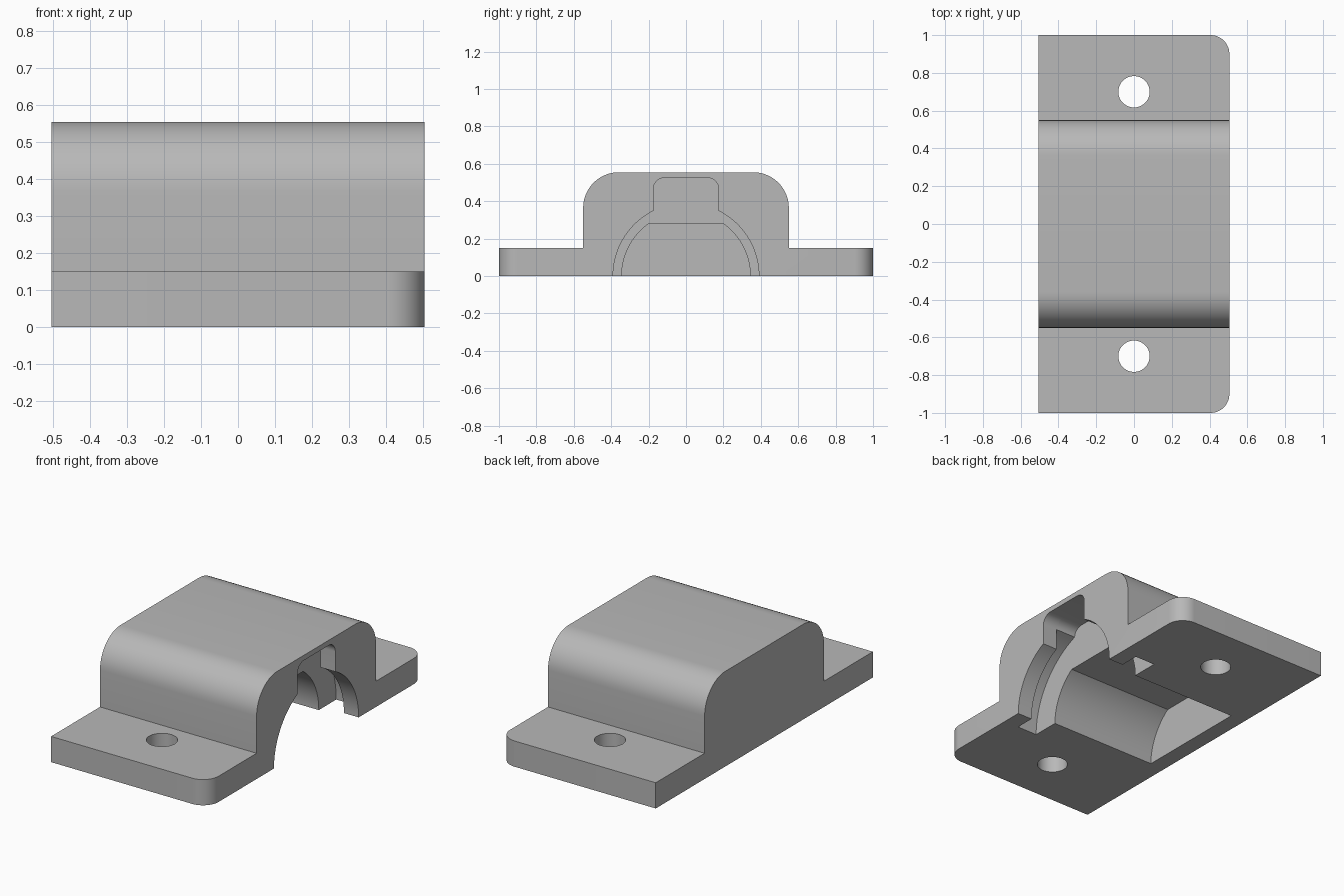
import bpy, bmesh, math

cube = bpy.data.objects.get("Cube")
if cube:
    bpy.data.objects.remove(cube, do_unlink=True)

END = 0.505          # half length along x
HUMP, TOP = 0.55, 0.555
PLATE = 0.15

grey = bpy.data.materials.new("plain_grey")
grey.use_nodes = True
colour = (0.48, 0.48, 0.48, 1)
grey.diffuse_color = colour
grey.node_tree.nodes["Principled BSDF"].inputs["Base Color"].default_value = colour


def extrude_x(name, profile, x0, x1, rounds=()):
    """Extrude a (y, z) outline along x; rounds holds (edge test, radius)."""
    bm = bmesh.new()
    face = bm.faces.new([bm.verts.new((x0, y, z)) for y, z in profile])
    made = bmesh.ops.extrude_face_region(bm, geom=[face])["geom"]
    moved = [v for v in made if isinstance(v, bmesh.types.BMVert)]
    bmesh.ops.translate(bm, verts=moved, vec=(x1 - x0, 0, 0))
    for test, radius in rounds:
        edges = [e for e in bm.edges if test(e.verts[0].co, e.verts[1].co)]
        bmesh.ops.bevel(bm, geom=edges, offset=radius, segments=12,
                        affect='EDGES', profile=0.5)
    bmesh.ops.recalc_face_normals(bm, faces=bm.faces[:])
    mesh = bpy.data.meshes.new(name)
    bm.to_mesh(mesh)
    bm.free()
    obj = bpy.data.objects.new(name, mesh)
    bpy.context.collection.objects.link(obj)
    return obj


def arch(radius, half_top, peak):
    """Arch outline, cut off at half_top and raised or flattened to peak."""
    limit = math.acos(half_top / radius)
    side = [(radius * math.cos(limit * i / 24), radius * math.sin(limit * i / 24))
            for i in range(25)]
    right = [(radius, -0.1)] + side
    if peak - side[-1][1] > 0.01:
        right.append((half_top, peak))
    return right + [(-y, z) for y, z in reversed(right)]


def on_top(height):
    return lambda a, b: (abs(a.z - height) < 1e-4 and abs(b.z - height) < 1e-4
                         and abs(a.x - b.x) > 0.01)


def plate_corner(a, b):
    return all(v.x > END - 1e-4 and abs(v.y) > 0.999 for v in (a, b)) \
        and abs(a.z - b.z) > 0.1


# Clamp body: raised housing with two mounting flanges
half = [(1, 0), (1, PLATE), (HUMP, PLATE), (HUMP, TOP)]
outline = half + [(-y, z) for y, z in reversed(half)]
body = extrude_x("clamp_housing", outline, -END, END,
                 [(on_top(TOP), 0.19), (plate_corner, 0.1)])
body.data.materials.append(grey)

# Inner bore, wide hidden groove and keyed end opening
SLOT, SLOT_TOP = 0.175, 0.525
slot_round = [(on_top(SLOT_TOP), 0.06)]
cutters = [
    extrude_x("groove_cutter", arch(0.505, SLOT, SLOT_TOP), 0.28, 0.41, slot_round),
    extrude_x("opening_cutter", arch(0.39, SLOT, SLOT_TOP), 0.34, 0.6, slot_round),
    extrude_x("bore_cutter", arch(0.344, 0.2, 0.28), -0.41, 0.35),
]

# Screw holes
for side in (-1, 1):
    bpy.ops.mesh.primitive_cylinder_add(vertices=48, radius=0.083, depth=1,
                                        location=(0, 0.7 * side, 0))
    hole = bpy.context.object
    hole.name = "screw_hole_cutter"
    cutters.append(hole)

for cutter in cutters:
    cutter.hide_render = True
    mod = body.modifiers.new(cutter.name, 'BOOLEAN')
    mod.operation = 'DIFFERENCE'
    mod.solver = 'EXACT'
    mod.object = cutter

# Bake the cuts and remove the helpers
bpy.context.view_layer.update()
graph = bpy.context.evaluated_depsgraph_get()
result = bpy.data.meshes.new_from_object(body.evaluated_get(graph))
body.modifiers.clear()
body.data = result
for cutter in cutters:
    bpy.data.objects.remove(cutter, do_unlink=True)
body.data.materials.clear()
body.data.materials.append(grey)
for poly in body.data.polygons:
    poly.material_index = 0

bpy.ops.object.select_all(action='DESELECT')
body.select_set(True)
bpy.context.view_layer.objects.active = body
bpy.ops.object.shade_smooth_by_angle(angle=math.radians(30))
